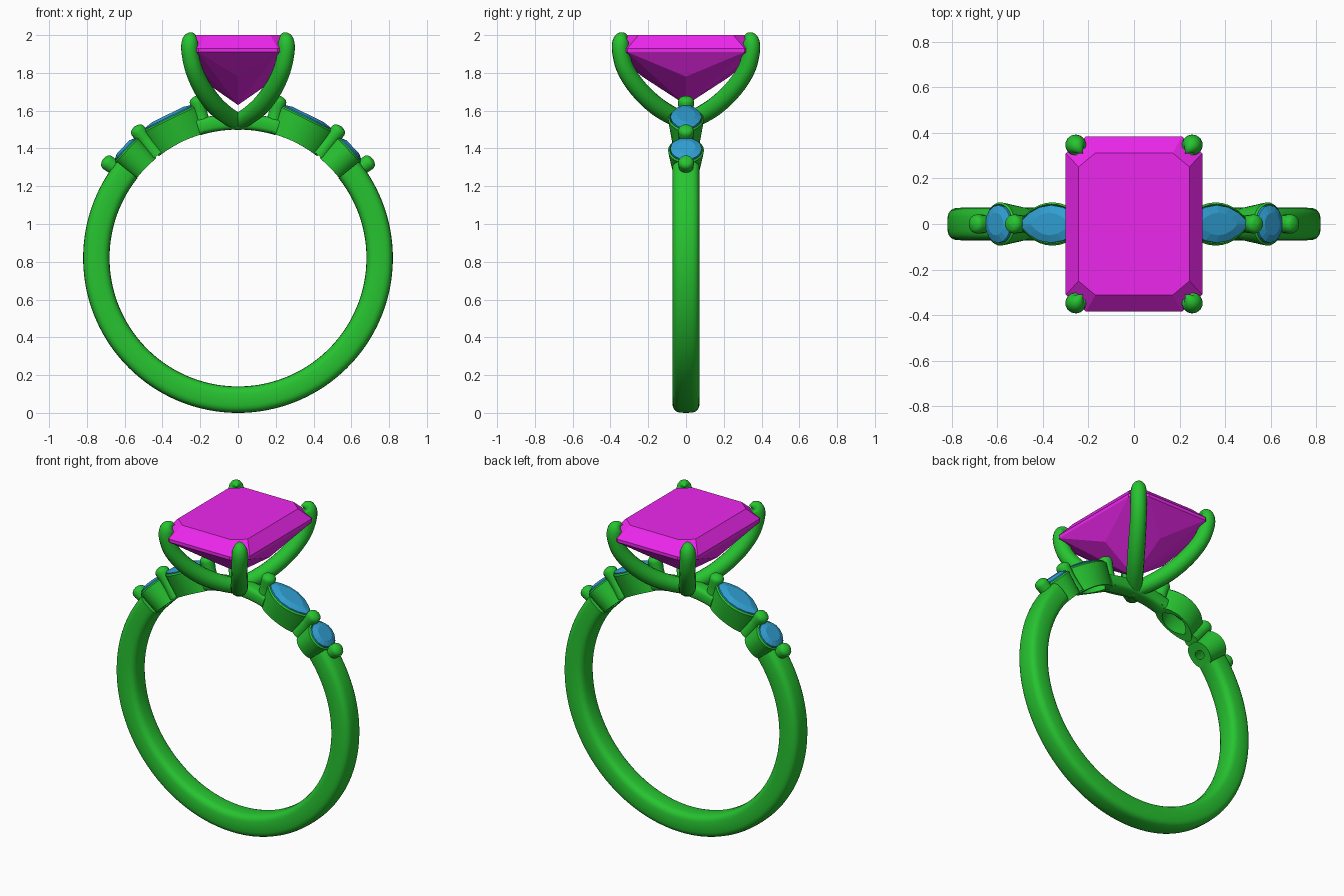
import bpy, bmesh
from math import sin, cos, pi, radians, copysign
from mathutils import Vector

if "Cube" in bpy.data.objects:
    bpy.data.objects.remove(bpy.data.objects["Cube"])

CZ, R_IN, R_OUT = 0.82, 0.68, 0.82      # ring centre height, finger hole, band radius


def material(name, rgb):
    m = bpy.data.materials.new(name)
    m.diffuse_color = (*rgb, 1)
    m.use_nodes = True
    m.node_tree.nodes["Principled BSDF"].inputs["Base Color"].default_value = m.diffuse_color
    return m


METAL = material("green_metal", (0.02, 0.55, 0.03))
BLUE = material("blue_stone", (0.03, 0.35, 0.65))
PINK = material("magenta_stone", (0.85, 0.02, 0.85))


def finish(obj, mat, smooth):
    obj.data.materials.clear()
    obj.data.materials.append(mat)
    if smooth:
        bpy.ops.object.select_all(action='DESELECT')
        obj.select_set(True)
        bpy.context.view_layer.objects.active = obj
        bpy.ops.object.shade_smooth_by_angle(angle=radians(40))


def add_mesh(name, bm, mat, smooth):
    bmesh.ops.recalc_face_normals(bm, faces=bm.faces)
    me = bpy.data.meshes.new(name)
    bm.to_mesh(me)
    bm.free()
    obj = bpy.data.objects.new(name, me)
    bpy.context.collection.objects.link(obj)
    finish(obj, mat, smooth)


def loft(name, rings, mat, closed=False, smooth=True):
    """Bridge equal-length rings; closed joins last to first, otherwise cap the ends."""
    bm = bmesh.new()
    vs = [[bm.verts.new(p) for p in r] for r in rings]
    n = len(vs[0])
    for k in range(len(vs) - (0 if closed else 1)):
        a, b = vs[k], vs[(k + 1) % len(vs)]
        for i in range(n):
            j = (i + 1) % n
            bm.faces.new((a[i], a[j], b[j], b[i]))
    if not closed:
        bm.faces.new(vs[0])
        bm.faces.new(vs[-1])
    add_mesh(name, bm, mat, smooth)


def tube(name, pts, radii):
    """Round rod of varying thickness along a smooth path."""
    cu = bpy.data.curves.new(name, 'CURVE')
    cu.dimensions = '3D'
    cu.bevel_depth = 1.0
    cu.bevel_resolution = 5
    cu.use_fill_caps = True
    sp = cu.splines.new('NURBS')
    sp.points.add(len(pts) - 1)
    for p, co, r in zip(sp.points, pts, radii):
        p.co = (*co, 1)
        p.radius = r
    sp.order_u, sp.resolution_u, sp.use_endpoint_u = 3, 6, True
    obj = bpy.data.objects.new(name, cu)
    bpy.context.collection.objects.link(obj)
    bpy.ops.object.select_all(action='DESELECT')
    obj.select_set(True)
    bpy.context.view_layer.objects.active = obj
    bpy.ops.object.convert(target='MESH')
    finish(bpy.context.view_layer.objects.active, METAL, True)


def polar(deg, r, y=0.0):
    """Point around the finger, angle measured from the top towards +x."""
    a = radians(deg)
    return Vector((r * sin(a), y, CZ + r * cos(a)))


def band(name, a0, a1, r0, r1, half_w, steps):
    """Arc of the band with a softly squared section."""
    sec, rm, rh = [], (r0 + r1) / 2, (r1 - r0) / 2
    for i in range(24):
        t = 2 * pi * i / 24
        c, s = cos(t), sin(t)
        sec.append((copysign(abs(c) ** 0.6, c) * rh + rm, copysign(abs(s) ** 0.6, s) * half_w))
    rings = [[polar(a0 + (a1 - a0) * k / steps, r, y) for r, y in sec] for k in range(steps + 1)]
    loft(name, rings, METAL)


def outline(n, length, width, point):
    """Oval (point=1) to marquise (point=2) outline."""
    out = []
    for i in range(n):
        t = 2 * pi * i / n
        out.append((length * cos(t), copysign(abs(sin(t)) ** point, sin(t)) * width))
    return out


def flat_ring(deg, h, shape):
    a = radians(deg)
    return [polar(deg, h) + Vector((u * cos(a), y, -u * sin(a))) for u, y in shape]


def bent_ring(deg, r, shape):
    return [polar(deg + u / 0.83 * 180 / pi, r, y) for u, y in shape]


def setting(name, deg, L, W, point, foot, hole):
    """Hollow bezel with a faceted stone in it."""
    def sh(k, d, n=32):
        return outline(n, L * k + d, W * k + d, point)
    loft(name + "_bezel", [
        bent_ring(deg, R_IN + 0.003, outline(32, (L + 0.02) * foot, W * 0.88, point * 0.75)),
        flat_ring(deg, 0.79, sh(1, 0.008)),
        flat_ring(deg, 0.818, sh(1, 0.012)),
        flat_ring(deg, 0.826, sh(1, 0.004)),
        flat_ring(deg, 0.80, sh(0.9, 0)),
        bent_ring(deg, R_IN + 0.003, sh(hole, 0))], METAL, closed=True)
    loft(name + "_stone", [
        flat_ring(deg, 0.846, sh(0.6, 0, 16)),
        flat_ring(deg, 0.832, sh(1, 0, 16)),
        flat_ring(deg, 0.818, sh(1, 0, 16)),
        flat_ring(deg, 0.75, sh(0.15, 0, 16))], BLUE, smooth=False)


# Band and narrow bridge under the head
band("band", 51.5, 308.5, R_IN, R_OUT, 0.072, 110)
band("head_bridge", -17, 17, R_IN, 0.765, 0.05, 16)

# Shoulder settings and bead prongs, mirrored left and right
for side, s in (("right", 1), ("left", -1)):
    setting(side + "_marquise", s * 26, 0.152, 0.083, 1.6, 1.0, 0.72)
    setting(side + "_round", s * 45.9, 0.08, 0.083, 1.0, 0.95, 0.4)
    for i, deg in enumerate((14.6, 38.2, 53.8)):
        tube(f"{side}_bead_{i}", [polar(s * deg, r) for r in (0.69, 0.78, 0.84, 0.865, 0.882, 0.886)],
             (0.045, 0.036, 0.042, 0.042, 0.026, 0.002))

# Four claw prongs rising from the base of the head
path = [(0, 0, 1.54), (0.085, 0.11, 1.585), (0.175, 0.235, 1.69), (0.235, 0.322, 1.81),
        (0.256, 0.347, 1.91), (0.256, 0.347, 1.96), (0.25, 0.34, 1.985), (0.235, 0.32, 1.995), (0.225, 0.31, 1.99)]
thick = (0.045, 0.05, 0.05, 0.047, 0.046, 0.046, 0.038, 0.016, 0.002)
for sx, nx in ((1, "right"), (-1, "left")):
    for sy, ny in ((-1, "front"), (1, "back")):
        tube(f"{ny}_{nx}_prong", [(x * sx, y * sy, z) for x, y, z in path], thick)

# Centre stone: cut-corner rectangle with crown, girdle and star-cut pavilion
quad = [(-0.21, -0.385), (0.21, -0.385), (0.3, -0.31), (0.3, 0.31)]
rect = quad + [(-x, -y) for x, y in quad]
bm = bmesh.new()
table, upper, lower = [[bm.verts.new((x * k, y * k, z)) for x, y in rect]
                       for k, z in ((0.81, 2.0), (1, 1.93), (1, 1.91))]
apex = bm.verts.new((0, 0, 1.63))
bm.faces.new(table)
for i in range(8):
    j = (i + 1) % 8
    bm.faces.new((table[i], table[j], upper[j], upper[i]))
    bm.faces.new((upper[i], upper[j], lower[j], lower[i]))
    a, b = lower[i], lower[j]
    if i % 2:
        bm.faces.new((a, b, apex))
    else:
        m = (a.co + b.co) / 2
        star = bm.verts.new((m.x * 0.72, m.y * 0.6, 1.78))
        for f in ((a, b, star), (a, star, apex), (star, b, apex)):
            bm.faces.new(f)
add_mesh("centre_stone", bm, PINK, False)
